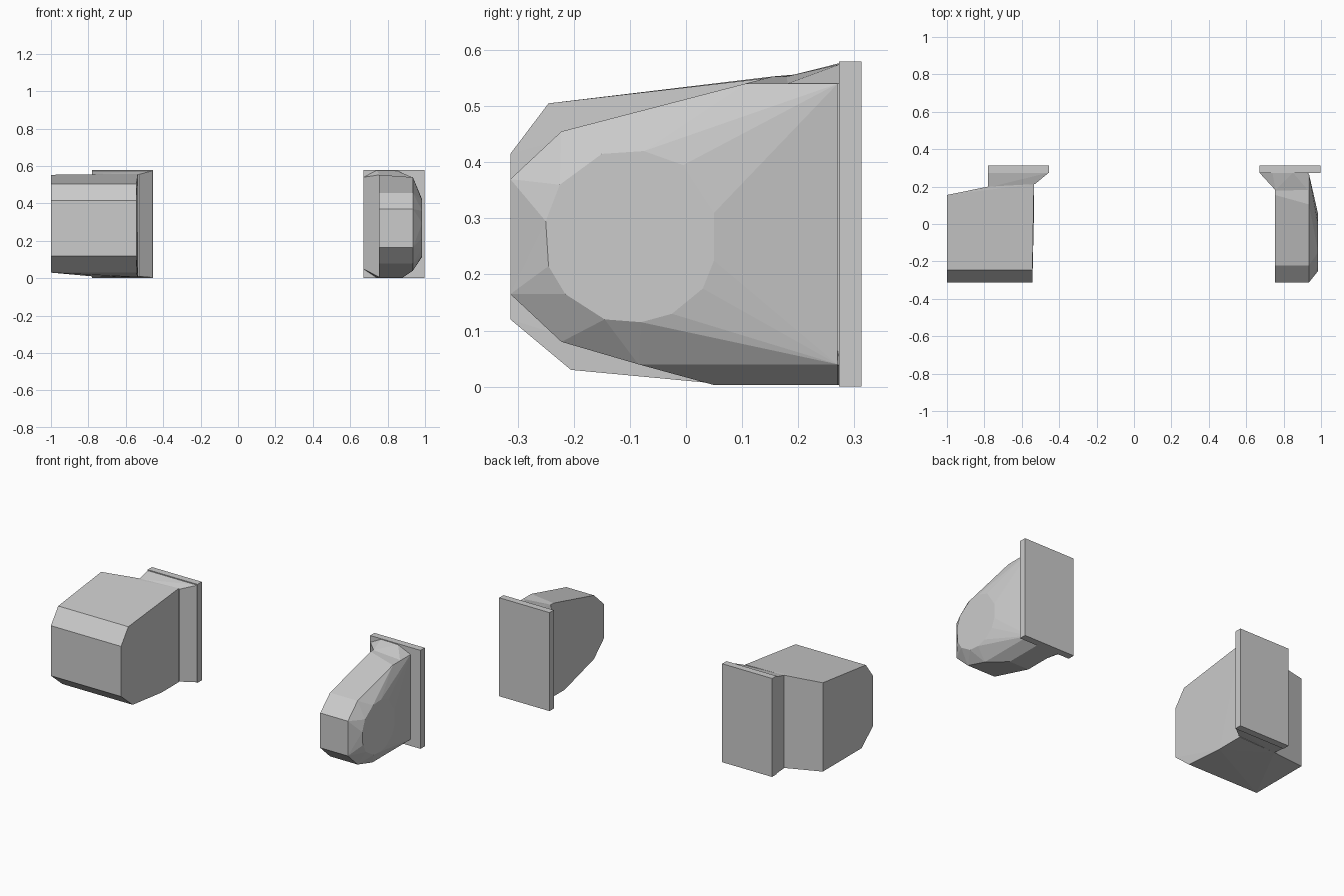
import bpy, bmesh


def hull(name, points):
    """Flat-shaded convex solid around a few cross-section points."""
    bm = bmesh.new()
    for p in points:
        bm.verts.new(p)
    res = bmesh.ops.convex_hull(bm, input=bm.verts)
    loose = {g for g in res["geom_interior"] + res["geom_unused"]
             if isinstance(g, bmesh.types.BMVert)}
    bmesh.ops.delete(bm, geom=list(loose), context='VERTS')
    bmesh.ops.dissolve_limit(bm, angle_limit=0.01, verts=bm.verts, edges=bm.edges)
    bmesh.ops.recalc_face_normals(bm, faces=bm.faces)
    mesh = bpy.data.meshes.new(name)
    bm.to_mesh(mesh)
    bm.free()
    obj = bpy.data.objects.new(name, mesh)
    bpy.context.collection.objects.link(obj)
    return obj


def section(x, profile):
    """Place a (y, z) profile at a given x."""
    return [(x, y, z) for y, z in profile]


def plate(name, x0, x1):
    """Rear mounting plate."""
    return hull(name, [(x, y, z) for x in (x0, x1)
                       for y in (0.273, 0.313) for z in (0, 0.58)])


# Left block: chamfered front, oblique back
front = [(-0.205, 0.03), (-0.313, 0.12), (-0.313, 0.415), (-0.245, 0.505)]
hull("left_block",
     section(-1.0, front + [(0.155, 0.553), (0.155, 0.03)])
     + section(-0.78, [(0.2, 0.556), (0.2, 0.01)])
     + section(-0.543, front)
     + section(-0.535, [(0.213, 0.558), (0.213, 0.006), (0.05, 0.006)]))

# Left flange widening toward its plate
hull("left_flange",
     section(-0.78, [(0.195, 0.555), (0.195, 0.01), (0.275, 0.575), (0.275, 0.004)])
     + section(-0.53, [(0.213, 0.555), (0.213, 0.01)])
     + section(-0.455, [(0.275, 0.575), (0.275, 0.004)]))
plate("left_plate", -0.78, -0.455)

# Right block: flat inner side, domed outer side
nose = [(-0.222, 0.08), (-0.313, 0.165), (-0.313, 0.37), (-0.222, 0.455)]
dome = [(-0.15, 0.415), (-0.075, 0.42), (-0.005, 0.395), (0.05, 0.31),
        (0.05, 0.225), (0.03, 0.175), (-0.025, 0.13), (-0.08, 0.115),
        (-0.145, 0.12), (-0.215, 0.165), (-0.245, 0.215), (-0.25, 0.295),
        (-0.225, 0.36)]
hull("right_block",
     section(0.755, nose + [(0.155, 0.553), (0.27, 0.553), (0.27, 0.003), (0.05, 0.003)])
     + section(0.88, [(0.05, 0.003), (0.27, 0.003)])
     + section(0.935, nose + [(0.105, 0.54), (0.27, 0.54), (0.27, 0.04), (-0.085, 0.04)])
     + section(0.985, dome))

# Right flange widening inward to its plate
hull("right_flange",
     section(0.67, [(0.275, 0.54), (0.275, 0.05)])
     + section(0.74, [(0.275, 0.577), (0.275, 0.003)])
     + section(0.757, [(0.18, 0.553), (0.18, 0.26), (0.18, 0.005)])
     + section(0.85, [(0.275, 0.575), (0.275, 0.003)])
     + section(0.93, [(0.18, 0.54), (0.275, 0.54), (0.275, 0.04)]))
plate("right_plate", 0.67, 0.998)
